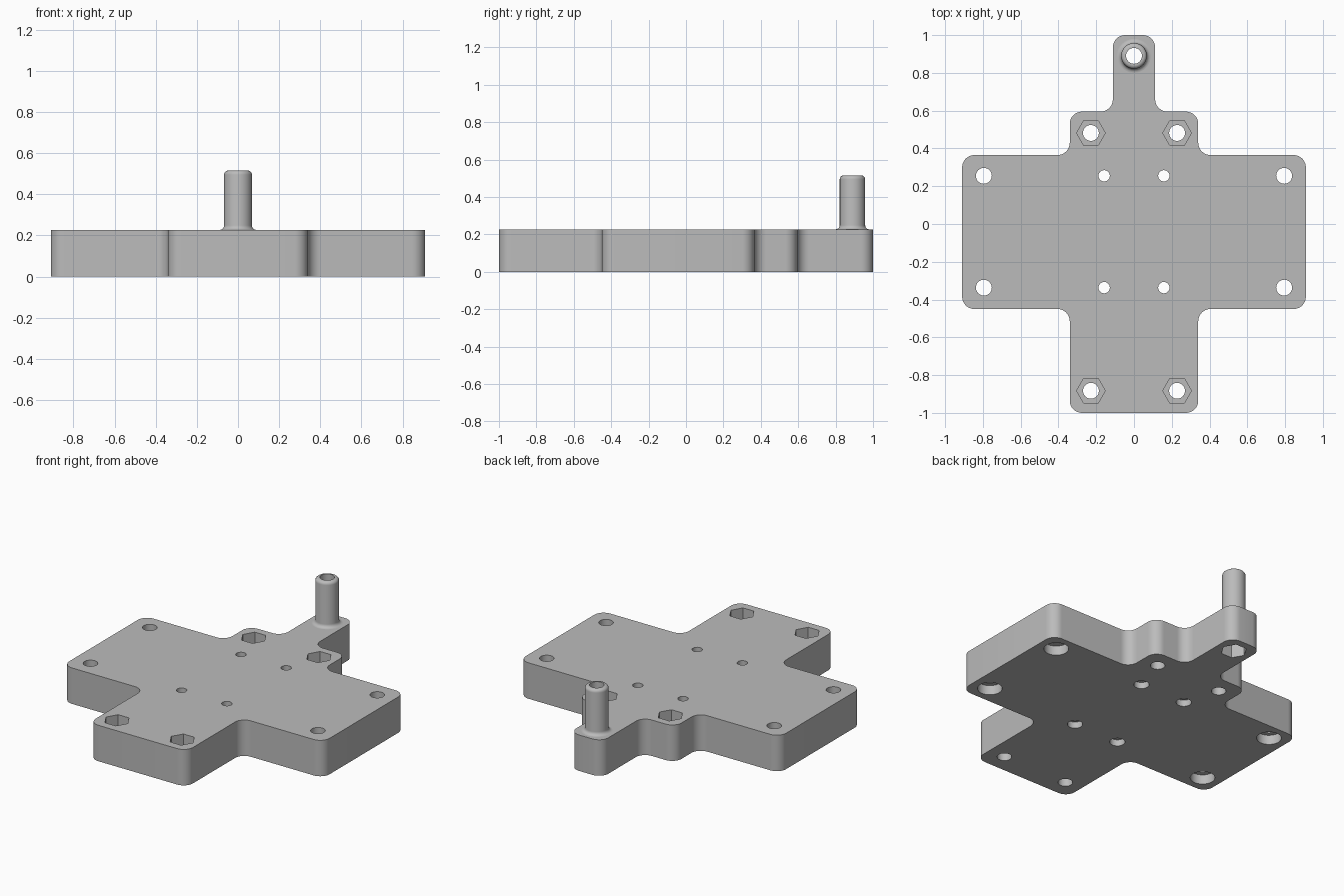
import bpy, bmesh, math
from mathutils import Vector

cube = bpy.data.objects.get("Cube")
if cube:
    bpy.data.objects.remove(cube, do_unlink=True)

THICK = 0.227
BORE = 0.042
POST_Y = 0.89

grey = bpy.data.materials.new("plain grey")
grey.use_nodes = True
grey.diffuse_color = (0.5, 0.5, 0.5, 1)
grey.node_tree.nodes["Principled BSDF"].inputs["Base Color"].default_value = (0.5, 0.5, 0.5, 1)


def make_object(name, bm):
    bmesh.ops.recalc_face_normals(bm, faces=bm.faces)
    mesh = bpy.data.meshes.new(name)
    bm.to_mesh(mesh)
    bm.free()
    mesh.materials.append(grey)
    obj = bpy.data.objects.new(name, mesh)
    bpy.context.collection.objects.link(obj)
    return obj


def add_prism(bm, points, low, high):
    """Closed prism over a flat outline."""
    bottom = [bm.verts.new((p[0], p[1], low)) for p in points]
    top = [bm.verts.new((p[0], p[1], high)) for p in points]
    bm.faces.new(bottom[::-1])
    bm.faces.new(top)
    for i in range(len(points)):
        j = (i + 1) % len(points)
        bm.faces.new((bottom[i], bottom[j], top[j], top[i]))


def polygon(x, y, radius, sides):
    return [(x + radius * math.cos(math.tau * i / sides),
             y + radius * math.sin(math.tau * i / sides)) for i in range(sides)]


def rounded(points, radius, steps=8):
    """Round every right-angled corner of an outline."""
    result = []
    for i, p in enumerate(points):
        p = Vector(p)
        a = (Vector(points[i - 1]) - p).normalized() * radius
        b = (Vector(points[(i + 1) % len(points)]) - p).normalized() * radius
        for k in range(steps + 1):
            t = math.pi / 2 * k / steps
            result.append(p + a * (1 - math.sin(t)) + b * (1 - math.cos(t)))
    return result


# Stepped plate outline, mirrored from its left half
half = [(0.34, -1), (0.34, -0.45), (0.91, -0.45), (0.91, 0.365),
        (0.34, 0.365), (0.34, 0.595), (0.112, 0.595), (0.112, 1)]
outline = half + [(-x, y) for x, y in reversed(half)]
bm = bmesh.new()
add_prism(bm, rounded(outline, 0.065), 0, THICK)
plate = make_object("mounting_plate", bm)

# Through holes, and the nut pockets and counterbores that widen them
holes, pockets = bmesh.new(), bmesh.new()


def fastener(x, y, hole, wide, sides, low, high):
    add_prism(holes, polygon(x, y, hole, 32), -0.1, THICK + 0.1)
    add_prism(pockets, polygon(x, y, wide, sides), low, high)


for side in (-1, 1):
    for y in (0.482, -0.883):
        fastener(side * 0.228, y, BORE, 0.076, 6, THICK - 0.09, THICK + 0.1)
    for y in (0.255, -0.337):
        fastener(side * 0.795, y, BORE, 0.071, 32, -0.1, 0.06)
        fastener(side * 0.158, y, 0.03, 0.044, 32, -0.1, 0.04)
fastener(0, POST_Y, BORE, 0.076, 6, -0.1, 0.09)

bpy.context.view_layer.objects.active = plate
for name, shape in (("hole_cutter", holes), ("pocket_cutter", pockets)):
    cutter = make_object(name, shape)
    cutter.hide_render = True
    mod = plate.modifiers.new(name, 'BOOLEAN')
    mod.operation = 'DIFFERENCE'
    mod.solver = 'EXACT'
    mod.object = cutter
    bpy.ops.object.modifier_apply(modifier=name)
    bpy.data.objects.remove(cutter, do_unlink=True)

# Hollow post: filleted foot, straight wall, rounded rim, inner bore
RADIUS, TOP, FOOT, RIM = 0.068, 0.515, 0.022, 0.02
quarter = [math.pi / 2 * k / 6 for k in range(7)]
profile = [(RADIUS + FOOT * (1 - math.sin(t)), THICK + FOOT * (1 - math.cos(t)))
           for t in quarter]
profile += [(RADIUS - RIM * (1 - math.cos(t)), TOP - RIM * (1 - math.sin(t)))
            for t in quarter]
profile += [(BORE, TOP), (BORE, THICK)]
bm = bmesh.new()
rings = [[bm.verts.new((x, y, z)) for x, y in polygon(0, POST_Y, r, 32)]
         for r, z in profile]
for i, ring in enumerate(rings):
    after = rings[(i + 1) % len(rings)]
    for k in range(32):
        n = (k + 1) % 32
        bm.faces.new((ring[k], ring[n], after[n], after[k]))
post = make_object("hollow_post", bm)

# Smooth curved walls, sharp edges kept
bpy.ops.object.select_all(action='DESELECT')
for obj in (plate, post):
    obj.select_set(True)
bpy.context.view_layer.objects.active = plate
bpy.ops.object.shade_smooth_by_angle(angle=math.radians(30))
